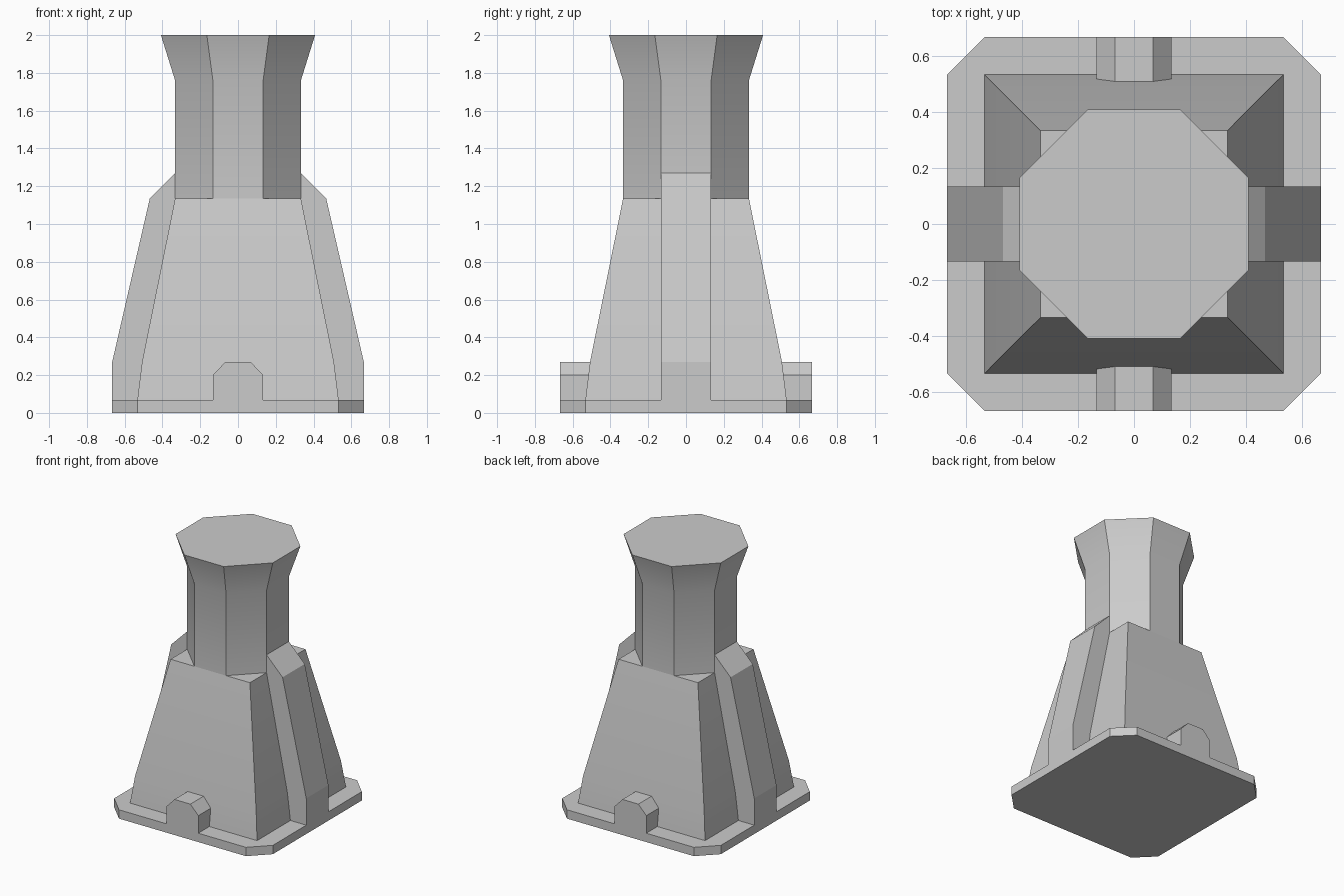
import bpy, bmesh, math

if "Cube" in bpy.data.objects:
    bpy.data.objects.remove(bpy.data.objects["Cube"])


def finish(name, bm, smooth=False):
    bmesh.ops.recalc_face_normals(bm, faces=bm.faces[:])
    mesh = bpy.data.meshes.new(name)
    bm.to_mesh(mesh)
    bm.free()
    obj = bpy.data.objects.new(name, mesh)
    bpy.context.collection.objects.link(obj)
    if smooth:
        bpy.ops.object.select_all(action='DESELECT')
        obj.select_set(True)
        bpy.context.view_layer.objects.active = obj
        bpy.ops.object.shade_smooth_by_angle(angle=math.radians(25))
    return obj


def outline(half, corner):
    """Square cross-section, chamfered when corner is smaller than half."""
    if corner == half:
        return [(half, half), (-half, half), (-half, -half), (half, -half)]
    h, c = half, corner
    return [(h, -c), (h, c), (c, h), (-c, h), (-h, c), (-h, -c), (-c, -h), (c, -h)]


def loft(name, levels, smooth=False):
    """Skin through (z, half width, corner) levels and cap both ends."""
    bm = bmesh.new()
    rings = [[bm.verts.new((x, y, z)) for x, y in outline(h, c)] for z, h, c in levels]
    for low, high in zip(rings, rings[1:]):
        n = len(low)
        for i in range(n):
            j = (i + 1) % n
            bm.faces.new((low[i], low[j], high[j], high[i]))
    bm.faces.new(rings[0])
    bm.faces.new(rings[-1])
    return finish(name, bm, smooth)


def prism(name, profile, start, end):
    """Extrude a 3D profile given as functions of the extrusion position."""
    bm = bmesh.new()
    a = [bm.verts.new(profile_point(start)) for profile_point in profile]
    b = [bm.verts.new(profile_point(end)) for profile_point in profile]
    n = len(a)
    for i in range(n):
        j = (i + 1) % n
        bm.faces.new((a[i], a[j], b[j], b[i]))
    bm.faces.new(a)
    bm.faces.new(b)
    return finish(name, bm)


PLATE = 0.067

# Chamfered base, tapered body and flared octagonal column
loft("base_plate", [(0, 0.666, 0.533), (PLATE, 0.666, 0.533)])
loft("tapered_body", [(PLATE, 0.533, 0.533), (0.27, 0.508, 0.508), (1.135, 0.333, 0.333)], True)
loft("flared_column", [(1.135, 0.333, 0.133), (1.76, 0.333, 0.133), (2.0, 0.408, 0.165)], True)

rib = [(0.533, PLATE), (0.666, PLATE), (0.666, 0.27), (0.467, 1.135),
       (0.333, 1.27), (0.333, 1.135), (0.508, 0.27)]
conduit = [(-0.133, PLATE), (0.133, PLATE), (0.133, 0.2), (0.067, 0.27),
           (-0.067, 0.27), (-0.133, 0.2)]

for sign, side, face in ((1, "right", "back"), (-1, "left", "front")):
    # Side buttress ribs
    prism(f"{side}_rib", [lambda y, x=x, z=z: (sign * x, y, z) for x, z in rib], -0.133, 0.133)
    # Short conduits leaving the foot of the body
    prism(f"{face}_conduit", [lambda y, x=x, z=z: (x, sign * y, z) for x, z in conduit], 0.505, 0.666)
